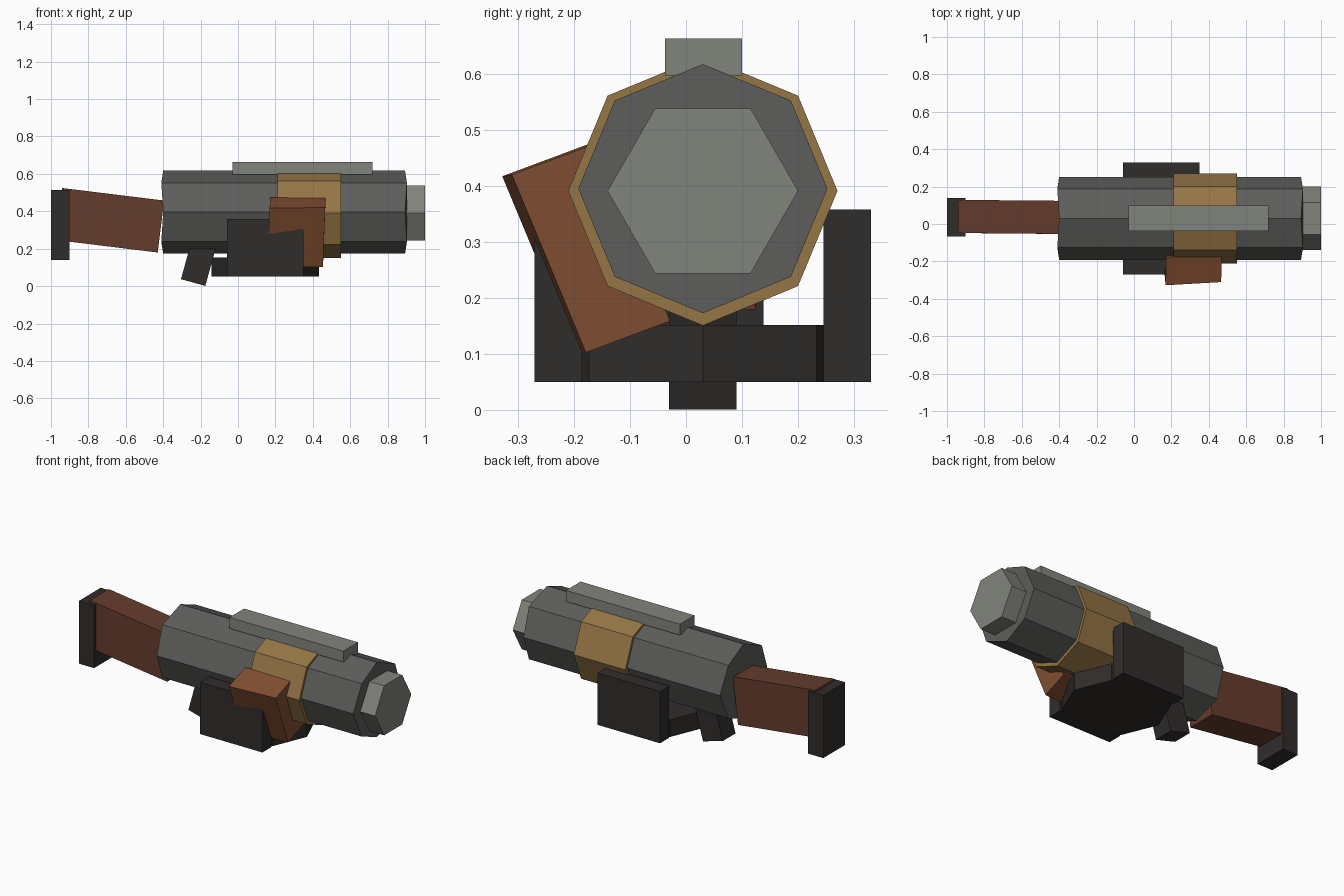
import bpy, math
from mathutils import Vector

if "Cube" in bpy.data.objects:
    bpy.data.objects.remove(bpy.data.objects["Cube"])


def material(name, rgb):
    m = bpy.data.materials.new(name)
    m.diffuse_color = (*rgb, 1)
    m.use_nodes = True
    m.node_tree.nodes["Principled BSDF"].inputs["Base Color"].default_value = m.diffuse_color
    return m


STEEL = material("dark_steel", (0.11, 0.11, 0.105))
LIGHT = material("light_steel", (0.22, 0.23, 0.20))
BLACK = material("black_metal", (0.03, 0.026, 0.024))
WOOD = material("stock_wood", (0.13, 0.045, 0.026))
GRIP = material("grip_wood", (0.22, 0.075, 0.032))
BRASS = material("brass", (0.30, 0.18, 0.06))


def add(name, verts, faces, mat):
    me = bpy.data.meshes.new(name)
    me.from_pydata(verts, [], faces)
    me.materials.append(mat)
    ob = bpy.data.objects.new(name, me)
    bpy.context.collection.objects.link(ob)
    return ob


def slanted_box(name, centre, a, b, c, mat):
    """Box spanned by three edge vectors (right-handed) around a centre."""
    a, b, c = Vector(a), Vector(b), Vector(c)
    verts = [Vector(centre) + a * i + b * j + c * k
             for k in (-.5, .5) for j in (-.5, .5) for i in (-.5, .5)]
    faces = [(0, 2, 3, 1), (4, 5, 7, 6), (0, 1, 5, 4),
             (2, 6, 7, 3), (0, 4, 6, 2), (1, 3, 7, 5)]
    return add(name, verts, faces, mat)


def box(name, x, y, z, mat):
    centre = [(s[0] + s[1]) / 2 for s in (x, y, z)]
    return slanted_box(name, centre, (x[1] - x[0], 0, 0),
                       (0, y[1] - y[0], 0), (0, 0, z[1] - z[0]), mat)


def prism(name, n, r, span, centre, axis, mat, inset=0):
    """n-sided prism along x or z; even corners are pulled in by inset."""
    verts = []
    for end, sign in zip(span, (1, -1)):
        for i in range(n):
            t = 2 * math.pi * i / n
            u, v = centre[0] + r * math.cos(t), centre[1] + r * math.sin(t)
            w = end + (sign * inset if i % 2 == 0 else 0)
            verts.append((w, u, v) if axis == "x" else (u, v, w))
    faces = [tuple(reversed(range(n))), tuple(range(n, 2 * n))]
    faces += [(i, (i + 1) % n, n + (i + 1) % n, n + i) for i in range(n)]
    return add(name, verts, faces, mat)


# Barrel, muzzle, band and top rail
prism("barrel", 8, 0.222, (-0.41, 0.903), (0.03, 0.395), "x", STEEL, inset=0.01)
prism("muzzle", 6, 0.17, (0.86, 1.0), (0.03, 0.391), "x", LIGHT)
prism("barrel_band", 8, 0.24, (0.21, 0.55), (0.03, 0.391), "x", BRASS)
box("top_rail", (-0.03, 0.72), (-0.037, 0.10), (0.597, 0.663), LIGHT)

# Stock and butt plate
t = math.radians(7)
slanted_box("stock", (-0.685, 0.038, 0.352),
            (0.55 * math.cos(t), -0.005, -0.55 * math.sin(t)), (0, 0.177, 0),
            (0.28 * math.sin(t), 0, 0.28 * math.cos(t)), WOOD)
box("butt_plate", (-1.0, -0.90), (-0.067, 0.138), (0.14, 0.513), BLACK)

# Drum magazine with a plate on each side
prism("drum", 8, 0.287, (0.05, 0.152), (0.145, 0.03), "z", BLACK)
for side, y in (("front", (-0.27, -0.185)), ("back", (0.245, 0.33))):
    box(side + "_drum_plate", (-0.06, 0.35), y, (0.05, 0.358), BLACK)

# Rear hand grip, leaning back
t = math.radians(15.5)
u = Vector((math.cos(t), 0, -math.sin(t)))
w = Vector((math.sin(t), 0, math.cos(t)))
slanted_box("rear_grip", Vector((-0.24, 0.03, 0.019)) + w * 0.12,
            u * 0.135, (0, 0.12, 0), w * 0.24, BLACK)

# Angled side grip
slanted_box("side_grip", (0.313, -0.178, 0.288), (0.297, 0.017, 0.003),
            (0.003, 0.15, 0.056), (0.012, -0.132, 0.317), GRIP)
